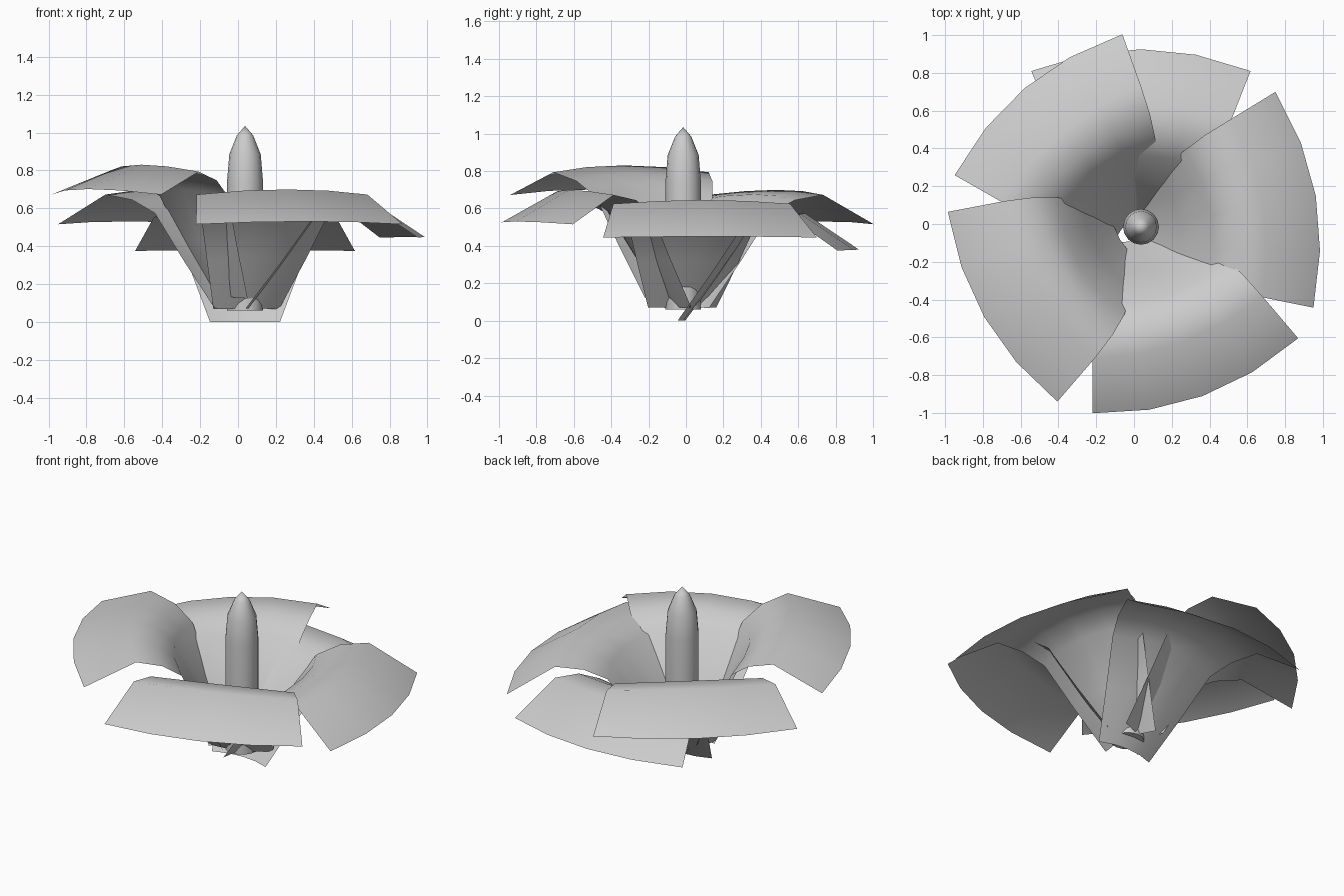
import bpy, bmesh
from math import sin, cos, radians, pi

if "Cube" in bpy.data.objects:
    bpy.data.objects.remove(bpy.data.objects["Cube"])

CX, CY = 0.037, -0.015


def finish(name, verts, faces, angle):
    me = bpy.data.meshes.new(name)
    me.from_pydata(verts, [], faces)
    ob = bpy.data.objects.new(name, me)
    bpy.context.collection.objects.link(ob)
    bpy.ops.object.select_all(action='DESELECT')
    bpy.context.view_layer.objects.active = ob
    ob.select_set(True)
    bpy.ops.object.shade_smooth_by_angle(angle=radians(angle))
    return ob


# Petal rows: mid radius, edge radius, half width, mid height, edge height
ROWS = [(0.01, -0.03, 0.185, 0.00, 0.00),
        (0.20, 0.14, 0.275, 0.25, 0.24),
        (0.38, 0.30, 0.36, 0.50, 0.48),
        (0.49, 0.42, 0.42, 0.565, 0.54),
        (0.65, 0.57, 0.48, 0.575, 0.555),
        (0.94, 0.825, 0.58, 0.38, 0.375)]
COLS = 4


def petal(name, heading, base_r, base_z, tilt):
    a, k = radians(heading), radians(tilt)
    verts, faces = [], []
    for rm, re, w, zm, ze in ROWS:
        for i in range(COLS + 1):
            s = 2 * i / COLS - 1
            r = rm + (re - rm) * s * s
            z = zm + (ze - zm) * s * s
            t = w * s
            # tilt the petal about its base, then turn it to its heading
            r, z = base_r + r * cos(k) - z * sin(k), base_z + r * sin(k) + z * cos(k)
            verts.append((CX + r * cos(a) - t * sin(a), CY + r * sin(a) + t * cos(a), z))
    n = COLS + 1
    for j in range(len(ROWS) - 1):
        for i in range(COLS):
            p = j * n + i
            faces.append((p, p + n, p + n + 1, p + 1))
    return finish(name, verts, faces, 60)


# Five petals
petal("petal_back", 90, 0.0, 0.0, 0)
petal("petal_right", 10, 0.0, 0.07, 0)
petal("petal_front", -70, 0.05, 0.07, 5)
petal("petal_back_left", 130, 0.055, 0.07, 5)
petal("petal_left", 210, 0.12, 0.13, 12.3)

# Central stamen with a rounded tip
PROFILE = [(0.095, 0.06), (0.095, 0.40), (0.095, 0.74), (0.083, 0.885), (0.043, 0.985)]
SIDES = 16
verts = [(CX + r * cos(2 * pi * i / SIDES), CY + r * sin(2 * pi * i / SIDES), z)
         for r, z in PROFILE for i in range(SIDES)]
verts.append((CX, CY, 1.035))
faces = [tuple(reversed(range(SIDES)))]
for j in range(len(PROFILE) - 1):
    for i in range(SIDES):
        k = (i + 1) % SIDES
        faces.append((j * SIDES + i, j * SIDES + k, (j + 1) * SIDES + k, (j + 1) * SIDES + i))
top = (len(PROFILE) - 1) * SIDES
faces += [(top + i, top + (i + 1) % SIDES, len(verts) - 1) for i in range(SIDES)]
finish("stamen", verts, faces, 40)
